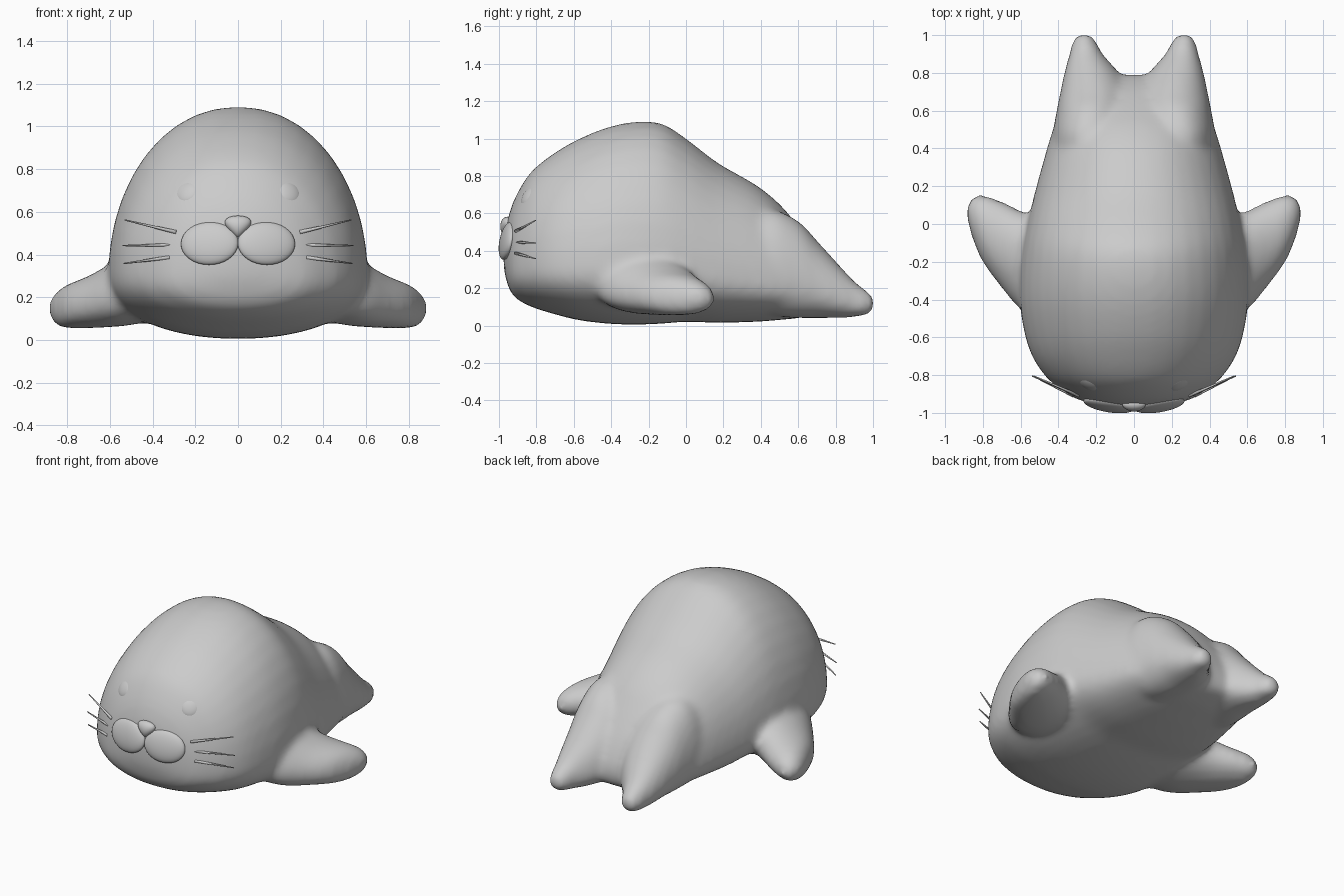
import bpy, bmesh, math
from mathutils import Vector, Matrix

if "Cube" in bpy.data.objects:
    bpy.data.objects.remove(bpy.data.objects["Cube"])


def finish(name, bm):
    bmesh.ops.recalc_face_normals(bm, faces=bm.faces[:])
    for f in bm.faces:
        f.smooth = True
    me = bpy.data.meshes.new(name)
    bm.to_mesh(me)
    bm.free()
    ob = bpy.data.objects.new(name, me)
    bpy.context.collection.objects.link(ob)
    return ob


def refine(rows, n=4):
    """Catmull-Rom interpolation between section rows."""
    rows = [Vector(r) for r in rows]
    out = []
    for i in range(len(rows) - 1):
        a, b, c, d = rows[max(i - 1, 0)], rows[i], rows[i + 1], rows[min(i + 2, len(rows) - 1)]
        for k in range(n):
            t = k / n
            out.append(b + 0.5 * t * (c - a + t * (2 * a - 5 * b + 4 * c - d + t * (3 * (b - c) + d - a))))
    return out + [rows[-1]]


def loft(bm, rows, place, belly=0.5, seg=40):
    """Closed skin through rows (s, u0, u1, v0, v1); belly = height of widest point."""
    rings = []
    for s, u0, u1, v0, v1 in refine(rows):
        vc = v0 + belly * (v1 - v0)
        ring = []
        for k in range(seg):
            a = 2 * math.pi * k / seg
            c, q = math.cos(a), math.sin(a)
            u = (u0 + u1) / 2 + (u1 - u0) / 2 * math.copysign(abs(c) ** 0.95, c)
            v = vc + ((v1 - vc) * q if q > 0 else (vc - v0) * -abs(q) ** 0.9)
            ring.append(bm.verts.new(place(s, u, v)))
        rings.append(ring)
    for r0, r1 in zip(rings, rings[1:]):
        for k in range(seg):
            j = (k + 1) % seg
            bm.faces.new((r0[k], r0[j], r1[j], r1[k]))
    bm.faces.new(rings[0])
    bm.faces.new(rings[-1])


# Body: main torso, two tail fins and two flippers fused into one skin
bm = bmesh.new()
torso = [(-.975, .06, .31, .43), (-.955, .20, .22, .56), (-.92, .32, .155, .67), (-.86, .41, .115, .78),
         (-.80, .475, .09, .85), (-.70, .54, .06, .925), (-.58, .58, .03, .995), (-.42, .605, .01, 1.06),
         (-.27, .605, .005, 1.09), (-.13, .59, .01, 1.08), (0, .565, .02, 1.0), (.17, .525, .015, .87),
         (.37, .47, .02, .755), (.50, .43, .03, .65), (.60, .385, .04, .53), (.70, .29, .06, .39),
         (.76, .18, .08, .28), (.79, .07, .12, .20)]
loft(bm, [(y, -w, w, a, b) for y, w, a, b in torso], lambda s, u, v: (u, s, v), 0.28)
tail = [(.30, .10, .40, .15, .55), (.45, .06, .43, .06, .62), (.60, .04, .41, .04, .56), (.70, .035, .39, .04, .455),
        (.80, .08, .37, .04, .345), (.90, .165, .343, .045, .24), (.97, .20, .325, .055, .185),
        (1.0, .23, .30, .08, .16), (1.012, .25, .28, .11, .13)]
flipper = [(.35, -.48, .0, .10, .40), (.50, -.49, .03, .07, .40), (.60, -.455, .07, .06, .355),
           (.70, -.34, .12, .055, .30), (.80, -.205, .155, .055, .26), (.85, -.09, .145, .07, .225),
           (.875, -.01, .12, .10, .195), (.883, .035, .085, .13, .17)]
for side in (-1, 1):
    loft(bm, tail, lambda s, u, v: (side * u, s, v), 0.4)
    loft(bm, flipper, lambda s, u, v: (side * s, u, v), 0.45)
body = finish("body", bm)
rm = body.modifiers.new("fuse", 'REMESH')
rm.mode = 'VOXEL'
rm.voxel_size = 0.022
rm.use_smooth_shade = True
sm = body.modifiers.new("soften", 'SMOOTH')
sm.factor = 0.5
sm.iterations = 12


def ellipsoid(name, loc, radii, rot=None):
    bm = bmesh.new()
    bmesh.ops.create_uvsphere(bm, u_segments=32, v_segments=16, radius=1)
    m = Matrix.Translation(loc) @ (rot or Matrix.Identity(4)) @ Matrix.Diagonal((*radii, 1))
    bm.transform(m)
    return finish(name, bm)


for side, tag in ((-1, "left"), (1, "right")):
    # Eyes: flattened buttons lying on the face
    n = Vector((side * .38, -.75, .48))
    ellipsoid("eye_" + tag, (side * .237, -.838, .69), (.063, .063, .026),
              n.to_track_quat('Z', 'Y').to_matrix().to_4x4())
    # Muzzle pads
    ellipsoid("muzzle_" + tag, (side * .133, -.957, .452), (.136, .035, .102),
              Matrix.Rotation(side * .16, 4, 'Z') @ Matrix.Rotation(-.2, 4, 'X'))
    # Whiskers: thin tapered spikes
    for i, (x0, z0, x1, z1) in enumerate(((.29, .505, .53, .562), (.29, .445, .54, .442), (.32, .387, .535, .358))):
        p, q = Vector((side * x0, -.91, z0)), Vector((side * x1, -.805, z1))
        bm = bmesh.new()
        bmesh.ops.create_cone(bm, cap_ends=True, segments=8, radius1=.009, radius2=.003, depth=(q - p).length)
        bm.transform(Matrix.Translation((p + q) / 2) @ (q - p).to_track_quat('Z', 'Y').to_matrix().to_4x4())
        finish(f"whisker_{tag}_{i + 1}", bm)

# Nose: sphere pinched to a point at the bottom
nose = ellipsoid("nose", (0, -.955, .53), (.072, .038, .052))
for v in nose.data.vertices:
    t = (v.co.z - .478) / .104
    v.co.x *= .3 + .9 * t
